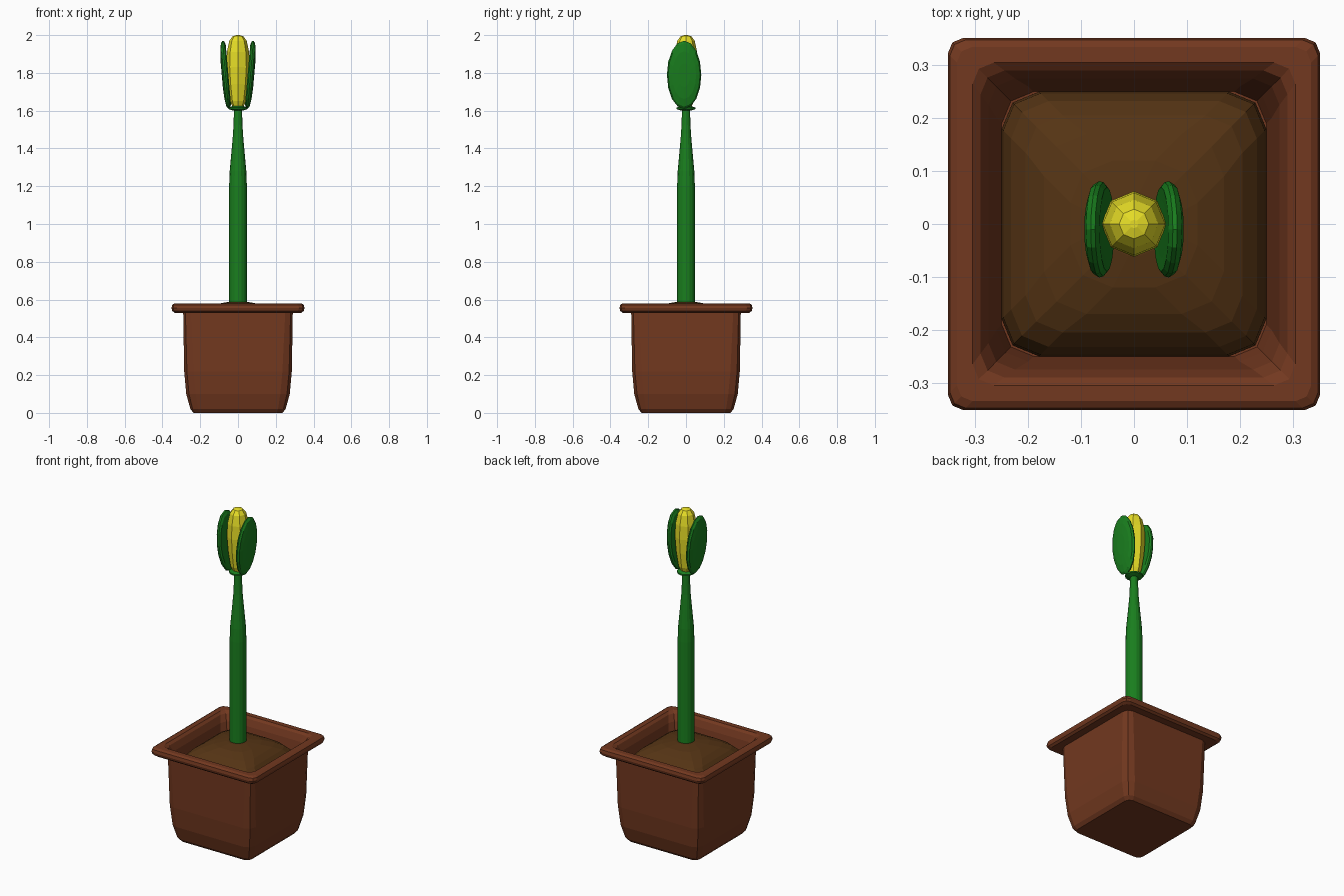
import bpy, bmesh
from math import sin, cos, pi, radians
from mathutils import Matrix, Vector

if "Cube" in bpy.data.objects:
    bpy.data.objects.remove(bpy.data.objects["Cube"])


def material(name, rgb):
    m = bpy.data.materials.new(name)
    m.diffuse_color = (*rgb, 1)
    m.use_nodes = True
    m.node_tree.nodes["Principled BSDF"].inputs["Base Color"].default_value = m.diffuse_color
    return m


def loft(name, rings, mat, matrix=Matrix()):
    """Skin a stack of equal-length rings and cap both ends."""
    bm = bmesh.new()
    loops = [[bm.verts.new(matrix @ Vector(p)) for p in r] for r in rings]
    n = len(loops[0])
    for a, b in zip(loops, loops[1:]):
        for i in range(n):
            j = (i + 1) % n
            bm.faces.new((a[i], a[j], b[j], b[i]))
    bm.faces.new(loops[0][::-1])
    bm.faces.new(loops[-1])
    bmesh.ops.recalc_face_normals(bm, faces=bm.faces)
    me = bpy.data.meshes.new(name)
    bm.to_mesh(me)
    bm.free()
    ob = bpy.data.objects.new(name, me)
    bpy.context.collection.objects.link(ob)
    me.materials.append(mat)
    return ob


def circle(r, z, n, ry=None):
    ry = r if ry is None else ry
    return [(r * cos(2 * pi * i / n), ry * sin(2 * pi * i / n), z) for i in range(n)]


def square(h, z, r):
    """Rounded square of half width h and corner radius r."""
    pts = []
    for k in range(4):
        a = pi / 4 + k * pi / 2
        cx, cy = (h - r) * (1 if cos(a) > 0 else -1), (h - r) * (1 if sin(a) > 0 else -1)
        for d in (-pi / 4, 0, pi / 4):
            pts.append((cx + r * cos(a + d), cy + r * sin(a + d), z))
    return pts


clay = material("clay", (0.17, 0.04, 0.014))
earth = material("earth", (0.09, 0.034, 0.007))
green = material("green", (0.01, 0.21, 0.013))
yellow = material("yellow", (0.8, 0.73, 0.02))

# Pot: outside wall, rim, inside wall
pot = [(.235, 0, .03), (.252, .02, .04), (.274, .1, .05), (.285, .22, .05), (.29, .53, .04),
       (.335, .53, .03), (.348, .54, .03), (.352, .555, .03), (.348, .572, .03), (.335, .58, .03),
       (.305, .58, .04), (.29, .568, .045), (.275, .53, .05), (.26, .44, .06), (.25, .38, .06)]
loft("pot", [square(*p) for p in pot], clay)

# Soil mound
soil = [(.25, .39, .07), (.247, .46, .07), (.232, .50, .07), (.205, .53, .07),
        (.17, .554, .08), (.12, .575, .08), (.06, .586, .05)]
loft("soil", [square(*p) for p in soil], earth)

# Stem and the little cup under the bud
stem = [(.047, .55), (.047, 1.2), (.044, 1.28), (.033, 1.4), (.026, 1.48), (.021, 1.6), (.021, 1.63)]
loft("stem", [circle(r, z, 16) for r, z in stem], green)
loft("bud_cup", [circle(r, z, 12) for r, z in [(.025, 1.6), (.05, 1.608), (.05, 1.616), (.03, 1.624)]], green)

# Flower bud
bud = [(.025, 1.61), (.042, 1.65), (.055, 1.74), (.062, 1.83), (.059, 1.91), (.046, 1.97), (.028, 1.994), (.008, 2.0)]
loft("flower_bud", [circle(r, z, 8) for r, z in bud], yellow)

# Leaves clasping the bud: flattened ovals leaning outwards
oval = [(.6, -.012), (.88, -.013), (.98, -.006), (1, .002), (.93, .012), (.7, .019), (.35, .022)]
for name, s in (("left_leaf", -1), ("right_leaf", 1)):
    place = (Matrix.Translation((s * .064, -.01, 1.79)) @ Matrix.Rotation(s * radians(5), 4, 'Y')
             @ Matrix.Rotation(s * radians(90), 4, 'Y'))
    loft(name, [circle(.181 * k, h, 16, .091 * k) for k, h in oval], green, place)
